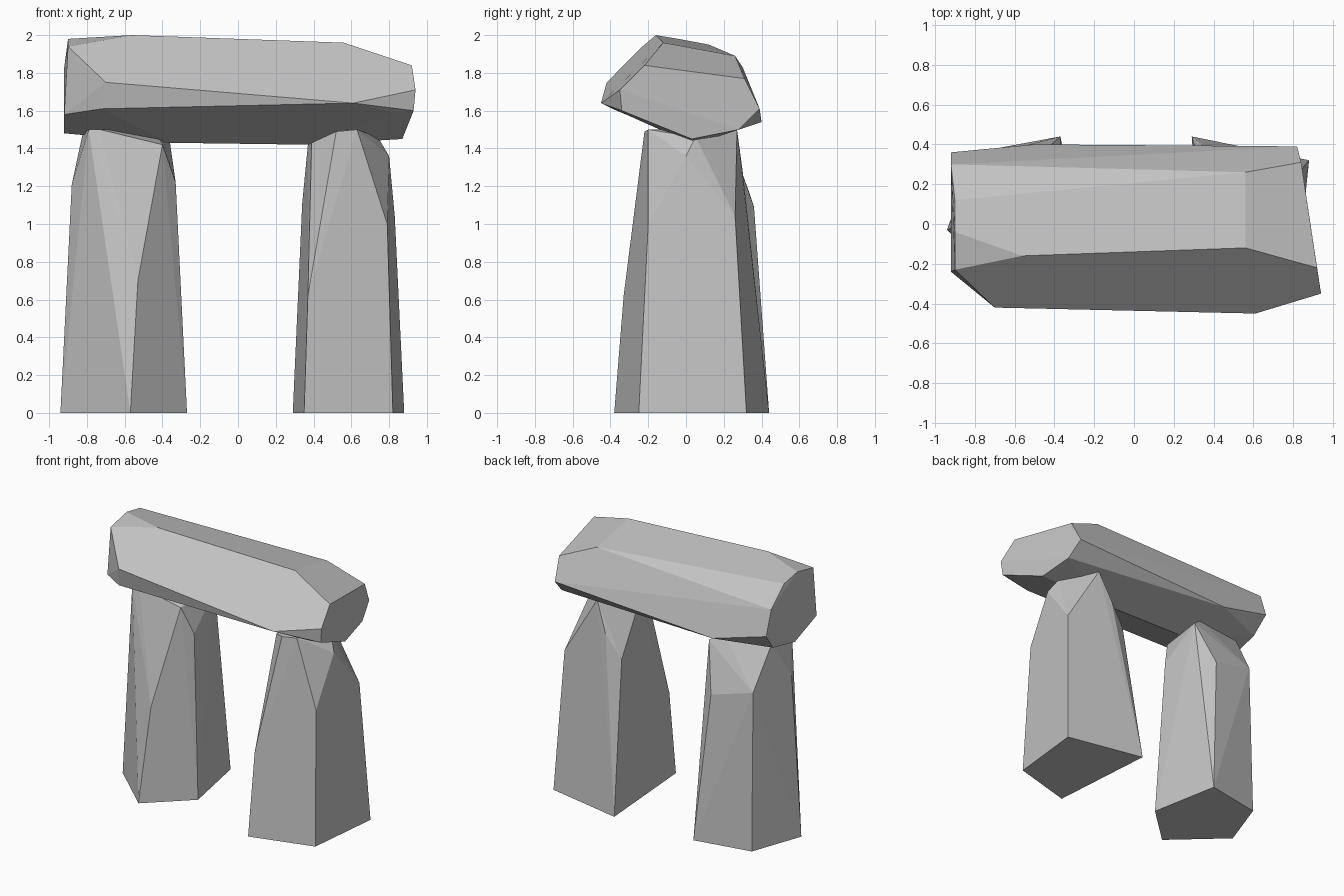
import bpy
import bmesh
from math import radians

default_cube = bpy.data.objects.get("Cube")
if default_cube:
    bpy.data.objects.remove(default_cube, do_unlink=True)

# One plain weathered grey for all three stones
stone_grey = bpy.data.materials.new("stone_grey")
stone_grey.use_nodes = True
grey = (.55, .55, .55, 1)
stone_grey.diffuse_color = grey
shader = stone_grey.node_tree.nodes["Principled BSDF"]
shader.inputs["Base Color"].default_value = grey
shader.inputs["Roughness"].default_value = .9


def hewn_stone(name, *corner_groups):
    """Make a flat-faced boulder as the convex hull of its hewn corners."""
    mesh = bpy.data.meshes.new(name)
    bm = bmesh.new()
    for group in corner_groups:
        for corner in group:
            bm.verts.new(corner)
    hull = bmesh.ops.convex_hull(bm, input=bm.verts[:], use_existing_faces=False)
    leftovers = [item for item in hull["geom_interior"] + hull["geom_unused"]
                 if isinstance(item, bmesh.types.BMVert)]
    bmesh.ops.delete(bm, geom=list(set(leftovers)), context="VERTS")
    # Merge nearly level triangles into broad cleaved facets
    bmesh.ops.dissolve_limit(bm, angle_limit=radians(3),
                             verts=bm.verts[:], edges=bm.edges[:])
    bmesh.ops.recalc_face_normals(bm, faces=bm.faces[:])
    bm.to_mesh(mesh)
    bm.free()
    mesh.materials.append(stone_grey)
    stone = bpy.data.objects.new(name, mesh)
    bpy.context.scene.collection.objects.link(stone)
    return stone


# Lintel: left end ring, long middle corners, right end ring
left_end = [
    (.94, -.35, 1.71), (.93, -.34, 1.6), (.87, .03, 1.45), (.84, .28, 1.5),
    (.82, .39, 1.61), (.84, .31, 1.77), (.92, -.22, 1.84),
]
middle = [
    (-.56, -.16, 2), (.56, -.12, 1.96), (.56, .26, 1.89), (-.5, .4, 1.54),
    (-.7, -.42, 1.75), (-.72, -.39, 1.61), (.61, -.45, 1.64),
    (.37, .04, 1.42), (-.37, .04, 1.43), (.83, -.34, 1.59),
]
right_end = [
    (-.9, -.04, 1.98), (-.9, -.23, 1.94), (-.92, -.24, 1.58), (-.92, .02, 1.48),
    (-.9, .25, 1.52), (-.92, .36, 1.65), (-.92, .3, 1.83), (-.9, .12, 1.95),
]
hewn_stone("lintel_stone", left_end, middle, right_end)

# Right upright: five-sided foot, split front ridge, broken top
foot = [(-.94, -.03, 0), (-.57, -.37, 0), (-.27, -.09, 0),
        (-.37, .44, 0), (-.8, .36, 0)]
shaft = [(-.61, -.27, .73), (-.53, -.28, .7), (-.88, 0, 1.21),
         (-.33, -.05, 1.22), (-.46, .36, 1.09), (-.79, .33, 1.18)]
crown = [(-.79, -.13, 1.5), (-.73, -.13, 1.5), (-.4, -.11, 1.42),
         (-.82, .15, 1.49), (-.36, .24, 1.43), (-.45, .2, 1.5)]
hewn_stone("right_upright_stone", foot, shaft, crown)

# Left upright: four-sided foot, tapering shaft, chipped top
foot = [(.35, -.38, 0), (.82, -.25, 0), (.88, .32, 0), (.29, .44, 0)]
shaft = [(.37, -.33, .62), (.79, -.2, 1), (.8, 0, 1.36),
         (.83, .26, 1.04), (.34, .28, 1.11), (.46, .3, 1.28)]
crown = [(.52, -.22, 1.49), (.63, -.2, 1.5), (.39, -.1, 1.43),
         (.74, .05, 1.46), (.37, .04, 1.42), (.55, .27, 1.5)]
hewn_stone("left_upright_stone", foot, shaft, crown)
